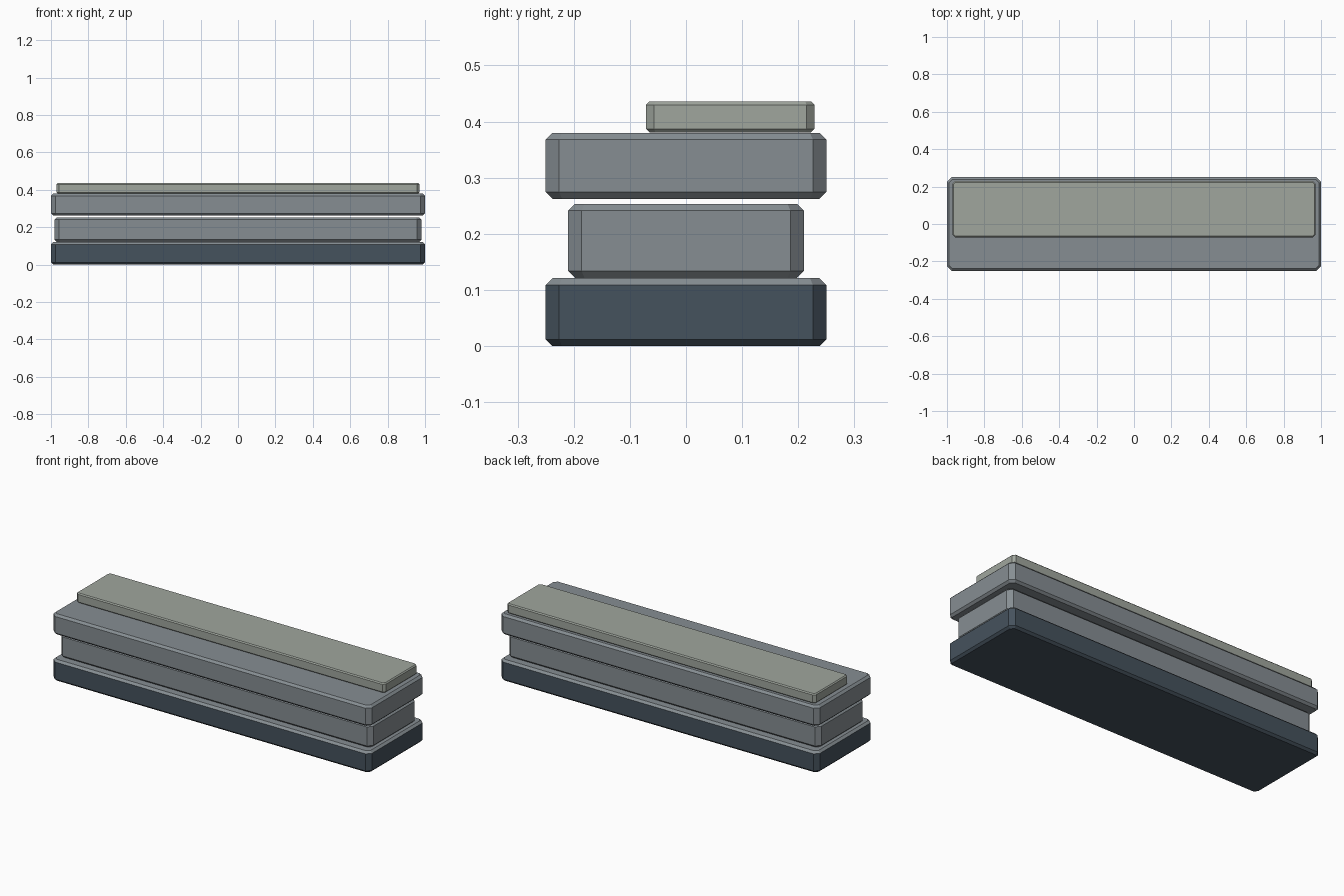
import bpy, bmesh

if "Cube" in bpy.data.objects:
    bpy.data.objects.remove(bpy.data.objects["Cube"])

def material(name, rgb):
    m = bpy.data.materials.new(name)
    m.diffuse_color = (*rgb, 1)
    m.use_nodes = True
    m.node_tree.nodes["Principled BSDF"].inputs["Base Color"].default_value = m.diffuse_color
    return m

grey = material("slate_grey", (0.24, 0.27, 0.29))
dark = material("dark_blue", (0.06, 0.085, 0.11))
pale = material("pale_panel", (0.35, 0.38, 0.34))

def octagon(hx, hy, c):
    """Rectangle outline with cut corners, counter-clockwise."""
    return [(hx, -hy + c), (hx, hy - c), (hx - c, hy), (-hx + c, hy),
            (-hx, hy - c), (-hx, -hy + c), (-hx + c, -hy), (hx - c, -hy)]

def slab(name, hx, hy, z0, z1, mat, corner=0.024, bevel=0.012, y=0.0, top_mat=None):
    """Cut-corner slab with chamfered top and bottom rims."""
    bm = bmesh.new()
    rings = []
    for z, inset in ((z0, bevel), (z0 + bevel, 0), (z1 - bevel, 0), (z1, bevel)):
        pts = octagon(hx - inset, hy - inset, corner - inset * 0.586)
        rings.append([bm.verts.new((px, py + y, z)) for px, py in pts])
    bm.faces.new(rings[0][::-1])
    top_faces = [bm.faces.new(rings[-1])]
    for level in range(3):
        a, b = rings[level], rings[level + 1]
        for i in range(8):
            j = (i + 1) % 8
            f = bm.faces.new((a[i], a[j], b[j], b[i]))
            if level == 2:
                top_faces.append(f)
    if top_mat:
        for f in top_faces:
            f.material_index = 1
    mesh = bpy.data.meshes.new(name)
    bm.to_mesh(mesh)
    bm.free()
    mesh.materials.append(mat)
    if top_mat:
        mesh.materials.append(top_mat)
    ob = bpy.data.objects.new(name, mesh)
    bpy.context.collection.objects.link(ob)
    return ob

# Dark plinth with a lighter top rim
slab("base_plinth", 1.0, 0.25, 0.0, 0.121, dark, top_mat=grey)
# Recessed middle block
slab("middle_block", 0.98, 0.21, 0.1215, 0.2535, grey)
# Overhanging top slab
slab("top_slab", 1.0, 0.25, 0.2625, 0.38, grey)
# Thin panel set towards the back
slab("top_panel", 0.97, 0.15, 0.381, 0.436, pale, corner=0.014, bevel=0.006, y=0.079)
